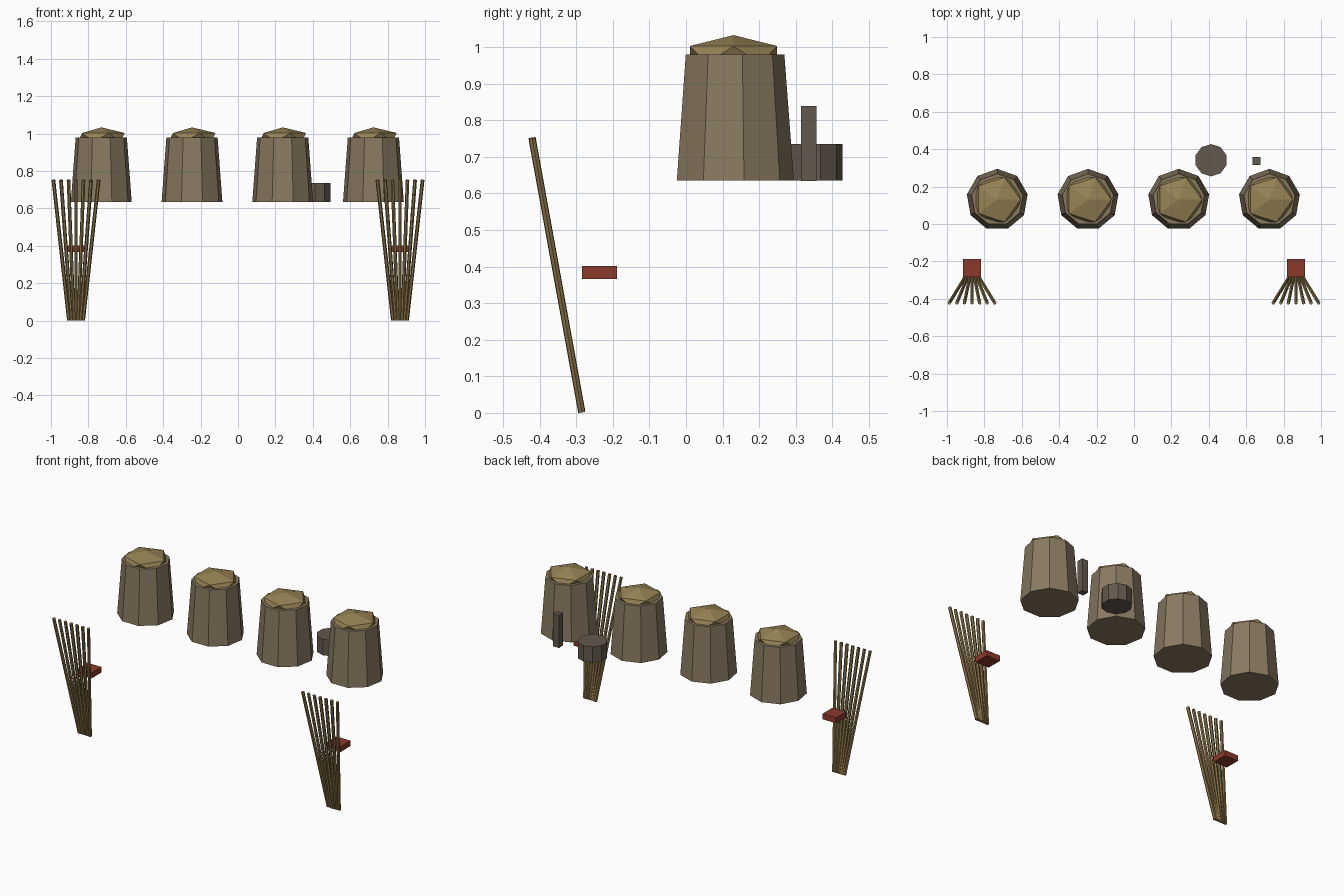
import bpy
import bmesh
from mathutils import Vector, Matrix

if "Cube" in bpy.data.objects:
    bpy.data.objects.remove(bpy.data.objects["Cube"])


def material(name, rgb):
    m = bpy.data.materials.new(name)
    m.diffuse_color = (*rgb, 1.0)
    m.use_nodes = True
    m.node_tree.nodes["Principled BSDF"].inputs["Base Color"].default_value = m.diffuse_color
    return m


BARREL = material("brown_barrel", (0.25, 0.192, 0.118))
HEAP = material("straw_gold", (0.31, 0.23, 0.09))
DARK = material("dark_wood", (0.125, 0.1, 0.074))
RED = material("brick_red", (0.26, 0.042, 0.025))
STICK = material("stick_tan", (0.26, 0.175, 0.065))


def add_object(name, bm, mat):
    mesh = bpy.data.meshes.new(name)
    bm.to_mesh(mesh)
    bm.free()
    mesh.materials.append(mat)
    obj = bpy.data.objects.new(name, mesh)
    bpy.context.collection.objects.link(obj)
    return obj


def box(name, centre, size, mat):
    bm = bmesh.new()
    bmesh.ops.create_cube(bm, size=1.0, matrix=Matrix.Translation(centre) @ Matrix.Diagonal((*size, 1)))
    return add_object(name, bm, mat)


def drum(name, x, y, z0, z1, r0, r1, sides, mat):
    bm = bmesh.new()
    bmesh.ops.create_cone(bm, cap_ends=True, segments=sides, radius1=r0, radius2=r1,
                          depth=z1 - z0, matrix=Matrix.Translation((x, y, (z0 + z1) / 2)))
    return add_object(name, bm, mat)


def add_rod(bm, a, b, r, sides):
    a, b = Vector(a), Vector(b)
    d = b - a
    turn = d.to_track_quat('Z', 'Y').to_matrix().to_4x4()
    bmesh.ops.create_cone(bm, cap_ends=True, segments=sides, radius1=r, radius2=r,
                          depth=d.length, matrix=Matrix.Translation((a + b) / 2) @ turn)


FLOOR = 0.635  # height of the barrel bases

# Row of four tapered barrels, each with a heaped filling
for i in range(4):
    x, y = -0.731 + 0.485 * i, 0.13
    drum(f"barrel_{i + 1}", x, y, FLOOR, 0.98, 0.165, 0.139, 9, BARREL)
    bm = bmesh.new()
    bmesh.ops.create_icosphere(bm, subdivisions=1, radius=1.0,
                               matrix=Matrix.Translation((x, y, 0.979)) @ Matrix.Diagonal((0.14, 0.14, 0.054, 1)))
    add_object(f"barrel_filling_{i + 1}", bm, HEAP)

# Small tub and short post behind the row
drum("small_tub", 0.412, 0.341, FLOOR, 0.735, 0.0865, 0.0865, 10, DARK)
box("short_post", (0.655, 0.336, 0.737), (0.042, 0.042, 0.205), DARK)

# A leaning fan of sticks and a red block on each side
for side, label in ((-1, "left"), (1, "right")):
    cx = 0.866 * side
    bm = bmesh.new()
    for k in range(7):
        t = k / 3 - 1
        add_rod(bm, (cx + 0.038 * t, -0.285, 0.002), (cx + 0.121 * t, -0.421, 0.752), 0.01, 6)
    add_object(f"stick_fan_{label}", bm, STICK)
    box(f"red_block_{label}", (cx, -0.236, 0.384), (0.095, 0.096, 0.035), RED)
